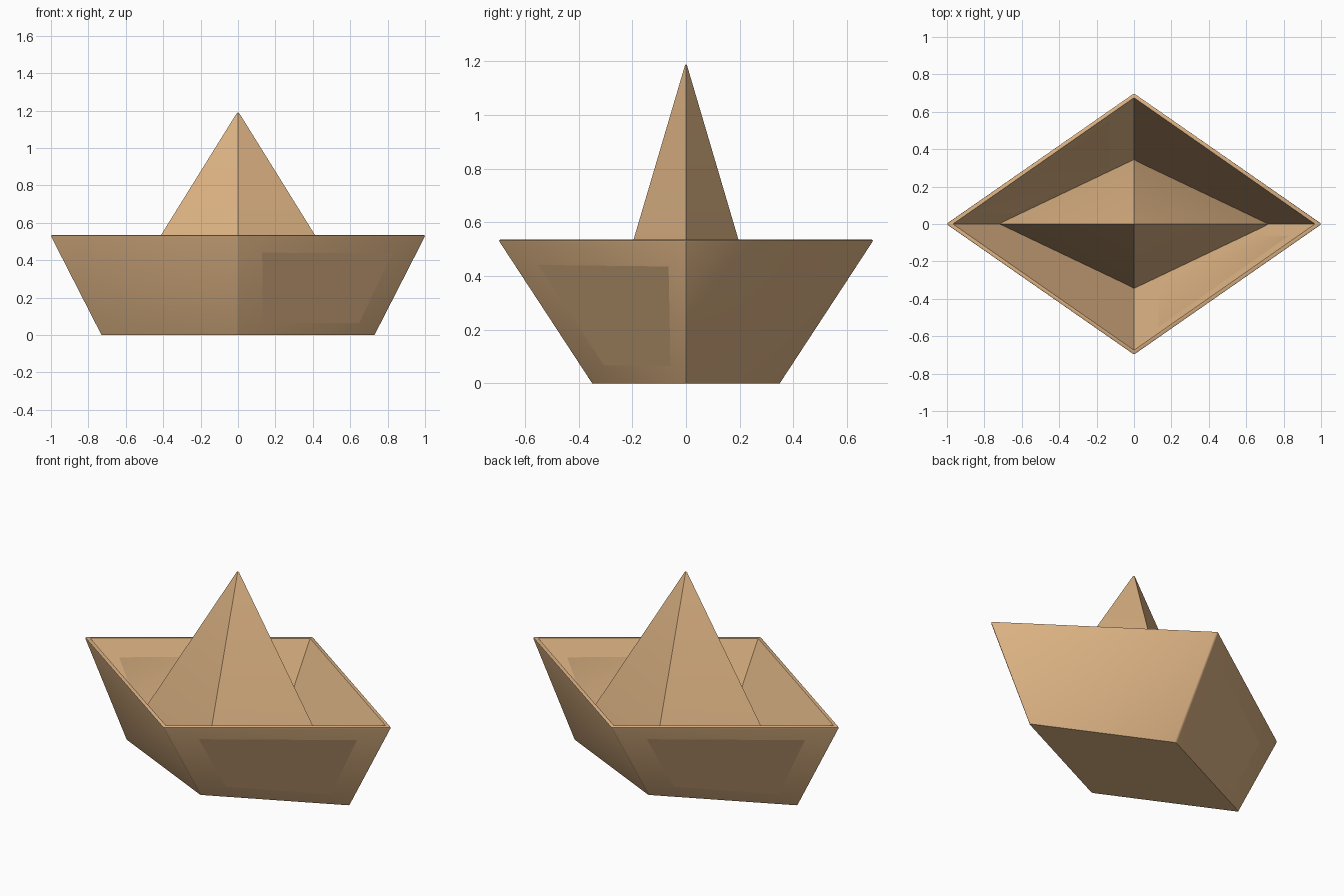
import bpy, bmesh

if "Cube" in bpy.data.objects:
    bpy.data.objects.remove(bpy.data.objects["Cube"])

paper = bpy.data.materials.new("tan_paper")
paper.diffuse_color = (0.72, 0.45, 0.23, 1)
paper.use_nodes = True
paper.node_tree.nodes["Principled BSDF"].inputs["Base Color"].default_value = paper.diffuse_color


def diamond(bm, x, y, z):
    return [bm.verts.new(p) for p in ((x, 0, z), (0, y, z), (-x, 0, z), (0, -y, z))]


def skin(bm, a, b):
    for i in range(4):
        j = (i + 1) % 4
        bm.faces.new((a[i], a[j], b[j], b[i]))


def finish(bm, name, width, segments, pick):
    bmesh.ops.recalc_face_normals(bm, faces=bm.faces)
    edges = [e for e in bm.edges if pick(e)]
    bmesh.ops.bevel(bm, geom=edges, offset=width, segments=segments,
                    profile=0.5, affect='EDGES', clamp_overlap=True)
    mesh = bpy.data.meshes.new(name)
    bm.to_mesh(mesh)
    bm.free()
    ob = bpy.data.objects.new(name, mesh)
    bpy.context.collection.objects.link(ob)
    mesh.materials.append(paper)
    bpy.context.view_layer.objects.active = ob
    ob.select_set(True)
    bpy.ops.object.shade_smooth_by_angle(angle=0.6)
    ob.select_set(False)


# Folded hull: flared diamond tray with thin walls and a softened rim
bm = bmesh.new()
rings = [diamond(bm, *r) for r in ((0.735, 0.352, 0), (1.008, 0.703, 0.535),
                                   (0.968, 0.675, 0.535), (0.708, 0.338, 0.02))]
for a, b in zip(rings, rings[1:]):
    skin(bm, a, b)
bm.faces.new(rings[0])
bm.faces.new(rings[-1])
outer = set(rings[0] + rings[1])
rim = set(rings[1])
finish(bm, "hull", 0.009, 2,
       lambda e: set(e.verts) <= outer and any(v in rim for v in e.verts))

# Central peak: four-sided pyramid rising from the hull floor
bm = bmesh.new()
base = diamond(bm, 0.728, 0.346, 0.025)
top = diamond(bm, 0.008, 0.004, 1.184)
skin(bm, base, top)
tip = bm.verts.new((0, 0, 1.19))
for i in range(4):
    bm.faces.new((top[i], top[(i + 1) % 4], tip))
bm.faces.new(base)
finish(bm, "peak", 0.002, 1, lambda e: False)
